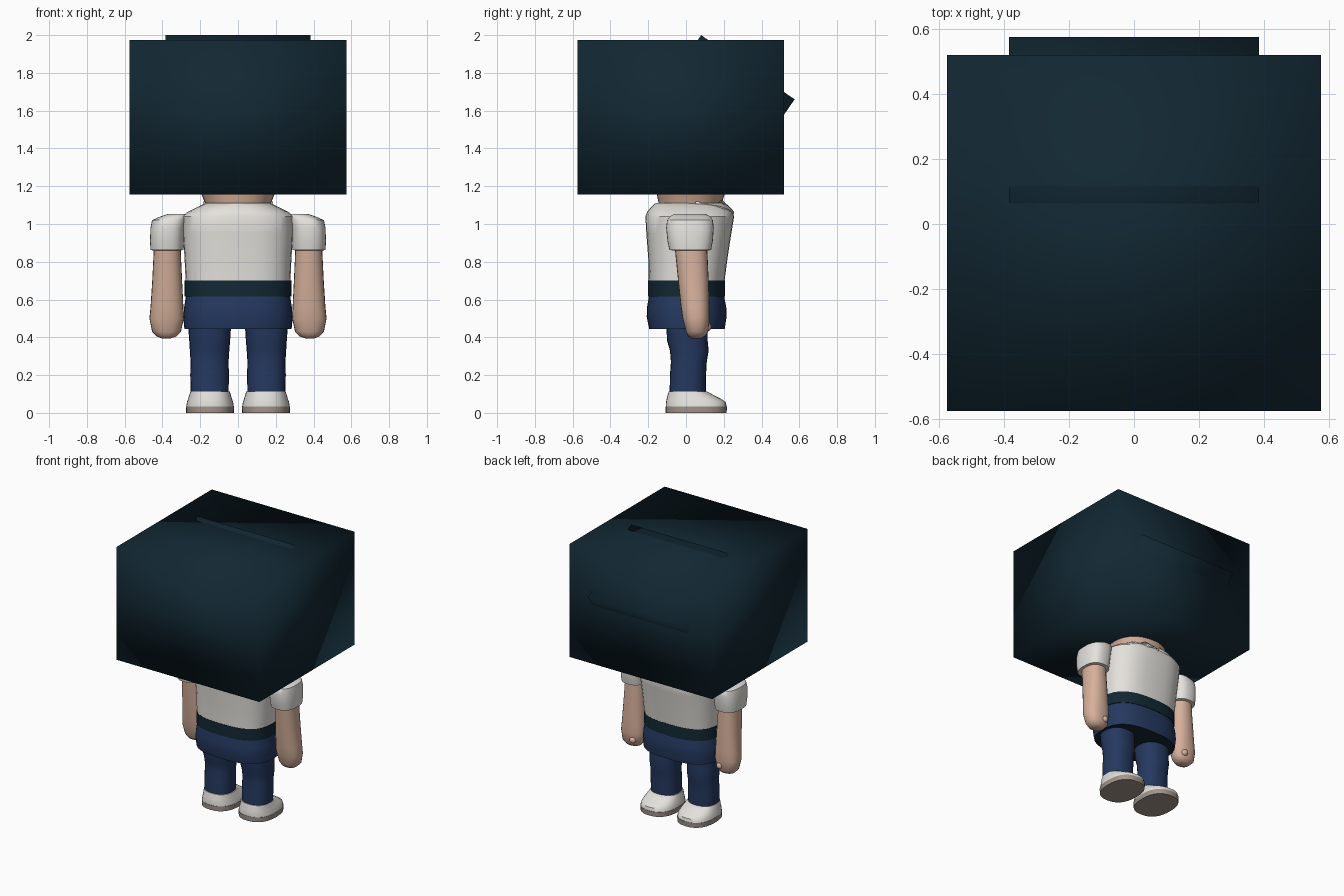
import bpy, bmesh, math
from mathutils import Vector

cube = bpy.data.objects.get("Cube")
if cube:
    bpy.data.objects.remove(cube, do_unlink=True)


def material(name, rgb):
    m = bpy.data.materials.new(name)
    m.use_nodes = True
    m.diffuse_color = (*rgb, 1)
    bsdf = next(n for n in m.node_tree.nodes if n.type == 'BSDF_PRINCIPLED')
    bsdf.inputs["Base Color"].default_value = (*rgb, 1)
    bsdf.inputs["Roughness"].default_value = 0.8
    return m


TEAL = material("dark teal", (0.006, 0.021, 0.033))
WHITE = material("off white", (0.78, 0.76, 0.72))
SKIN = material("skin", (0.68, 0.44, 0.33))
BLUE = material("navy blue", (0.018, 0.040, 0.115))
SOLE = material("grey brown sole", (0.36, 0.30, 0.26))


def finish(name, bm, mats, angle=40):
    bmesh.ops.recalc_face_normals(bm, faces=bm.faces)
    mesh = bpy.data.meshes.new(name)
    bm.to_mesh(mesh)
    bm.free()
    for m in mats:
        mesh.materials.append(m)
    ob = bpy.data.objects.new(name, mesh)
    bpy.context.collection.objects.link(ob)
    bpy.ops.object.select_all(action='DESELECT')
    ob.select_set(True)
    bpy.context.view_layer.objects.active = ob
    bpy.ops.object.shade_smooth_by_angle(angle=math.radians(angle))
    return ob


def loft(name, rings, mats, power=2.4, side=1, sides=32, base_mat=0):
    """Skin rounded rings given as (z, x low, x high, y low, y high)."""
    bm = bmesh.new()
    loops = []
    for z, x0, x1, y0, y1 in rings:
        loop = []
        for i in range(sides):
            a = math.tau * i / sides
            c, s = math.cos(a), math.sin(a)
            x = math.copysign(abs(c) ** (2 / power), c)
            y = math.copysign(abs(s) ** (2 / power), s)
            loop.append(bm.verts.new((side * ((x0 + x1) / 2 + x * (x1 - x0) / 2),
                                      (y0 + y1) / 2 + y * (y1 - y0) / 2, z)))
        loops.append(loop)
    for a, b in zip(loops, loops[1:]):
        for i in range(sides):
            j = (i + 1) % sides
            bm.faces.new((a[i], a[j], b[j], b[i]))
    bm.faces.new(loops[0]).material_index = base_mat
    bm.faces.new(loops[-1])
    return finish(name, bm, mats)


def centred(rows):
    return [(z, -w, w, y0, y1) for z, w, y0, y1 in rows]


def block(name, corners, half_x):
    """Box from a side outline, shaded softly over its edges."""
    bm = bmesh.new()
    a, b = [[bm.verts.new((x, y, z)) for y, z in corners] for x in (-half_x, half_x)]
    bm.faces.new(a)
    bm.faces.new(b)
    for i in range(4):
        j = (i + 1) % 4
        bm.faces.new((a[i], a[j], b[j], b[i]))
    return finish(name, bm, [TEAL], 180)


# Large box head and the tilted slab poking through it
block("head_box", [(-0.575, 1.155), (0.52, 1.155), (0.52, 1.975), (-0.575, 1.975)], 0.575)
top, low = Vector((0.08, 2.0)), Vector((0.575, 1.66))
run = (low - top).normalized()
inward = Vector((run.y, -run.x)) * 0.3
block("tilted_slab", [top, low, low + inward, top + inward], 0.385)

# Trunk
loft("neck", centred([(1.06, 0.16, -0.13, 0.17), (1.11, 0.175, -0.145, 0.19),
                      (1.16, 0.195, -0.155, 0.205)]), [SKIN], 2.2)
loft("shirt", centred([(0.69, 0.277, -0.197, 0.203), (0.82, 0.283, -0.2, 0.22),
                       (0.95, 0.292, -0.21, 0.24), (1.04, 0.295, -0.215, 0.255),
                       (1.065, 0.265, -0.205, 0.245), (1.09, 0.215, -0.185, 0.22),
                       (1.112, 0.17, -0.16, 0.195)]), [WHITE], 2.7)
loft("belt", centred([(0.615, 0.282, -0.2, 0.206), (0.7, 0.282, -0.2, 0.206)]), [TEAL], 2.6)
loft("hips", centred([(0.445, 0.284, -0.195, 0.205), (0.51, 0.29, -0.208, 0.215),
                      (0.56, 0.285, -0.206, 0.213), (0.625, 0.275, -0.195, 0.2)]),
     [BLUE, TEAL], 2.6, base_mat=1)

# Small button at the throat
bm = bmesh.new()
bmesh.ops.create_uvsphere(bm, u_segments=12, v_segments=8, radius=0.01)
bmesh.ops.translate(bm, verts=bm.verts, vec=(0, 0.245, 1.06))
finish("shirt_button", bm, [WHITE])

for label, s in (("left", 1), ("right", -1)):
    # Collar flap
    bm = bmesh.new()
    outline = [(0.015, 0.24, 1.075), (0.085, 0.25, 1.06), (0.165, 0.195, 1.085),
               (0.185, 0.05, 1.112), (0.15, 0.07, 1.122), (0.06, 0.19, 1.12)]
    bm.faces.new([bm.verts.new((s * x, y, z)) for x, y, z in outline])
    flap = finish(label + "_collar", bm, [WHITE])
    thick = flap.modifiers.new("thickness", 'SOLIDIFY')
    thick.thickness = 0.012
    thick.offset = 0

    # Sleeve, arm and thumb
    loft(label + "_sleeve", [(0.86, 0.31, 0.445, -0.065, 0.115), (0.862, 0.288, 0.463, -0.088, 0.133),
                             (0.91, 0.285, 0.466, -0.098, 0.142), (0.98, 0.28, 0.463, -0.105, 0.147),
                             (1.02, 0.27, 0.455, -0.1, 0.142), (1.04, 0.27, 0.41, -0.085, 0.13),
                             (1.054, 0.27, 0.37, -0.06, 0.1)], [WHITE], 2.6, s)
    loft(label + "_arm", [(0.395, 0.355, 0.405, 0.03, 0.08), (0.405, 0.325, 0.43, 0.012, 0.1),
                          (0.43, 0.302, 0.455, 0.0, 0.118), (0.5, 0.287, 0.469, -0.018, 0.124),
                          (0.56, 0.289, 0.463, -0.027, 0.124), (0.7, 0.296, 0.454, -0.042, 0.12),
                          (0.88, 0.304, 0.445, -0.06, 0.112)], [SKIN], 2.3, s, 24)
    bm = bmesh.new()
    bmesh.ops.create_uvsphere(bm, u_segments=12, v_segments=8, radius=0.024)
    bmesh.ops.translate(bm, verts=bm.verts, vec=(s * 0.35, 0.11, 0.455))
    finish(label + "_thumb", bm, [SKIN])

    # Leg
    loft(label + "_leg", [(0.1, 0.05, 0.25, -0.087, 0.106), (0.2, 0.048, 0.253, -0.085, 0.106),
                          (0.27, 0.05, 0.251, -0.08, 0.11), (0.33, 0.046, 0.255, -0.085, 0.12),
                          (0.38, 0.042, 0.258, -0.1, 0.115), (0.47, 0.036, 0.265, -0.105, 0.115)],
         [BLUE], 2.3, s, 24)

    # Shoe and sole
    loft(label + "_sole", [(0, 0.022, 0.274, -0.108, 0.215), (0.035, 0.02, 0.276, -0.109, 0.217)],
         [SOLE], 2.4, s)
    loft(label + "_shoe", [(0.034, 0.022, 0.274, -0.107, 0.215), (0.058, 0.026, 0.27, -0.106, 0.21),
                           (0.075, 0.032, 0.264, -0.102, 0.185), (0.095, 0.038, 0.258, -0.097, 0.145),
                           (0.113, 0.044, 0.252, -0.092, 0.113)], [WHITE], 2.4, s)
